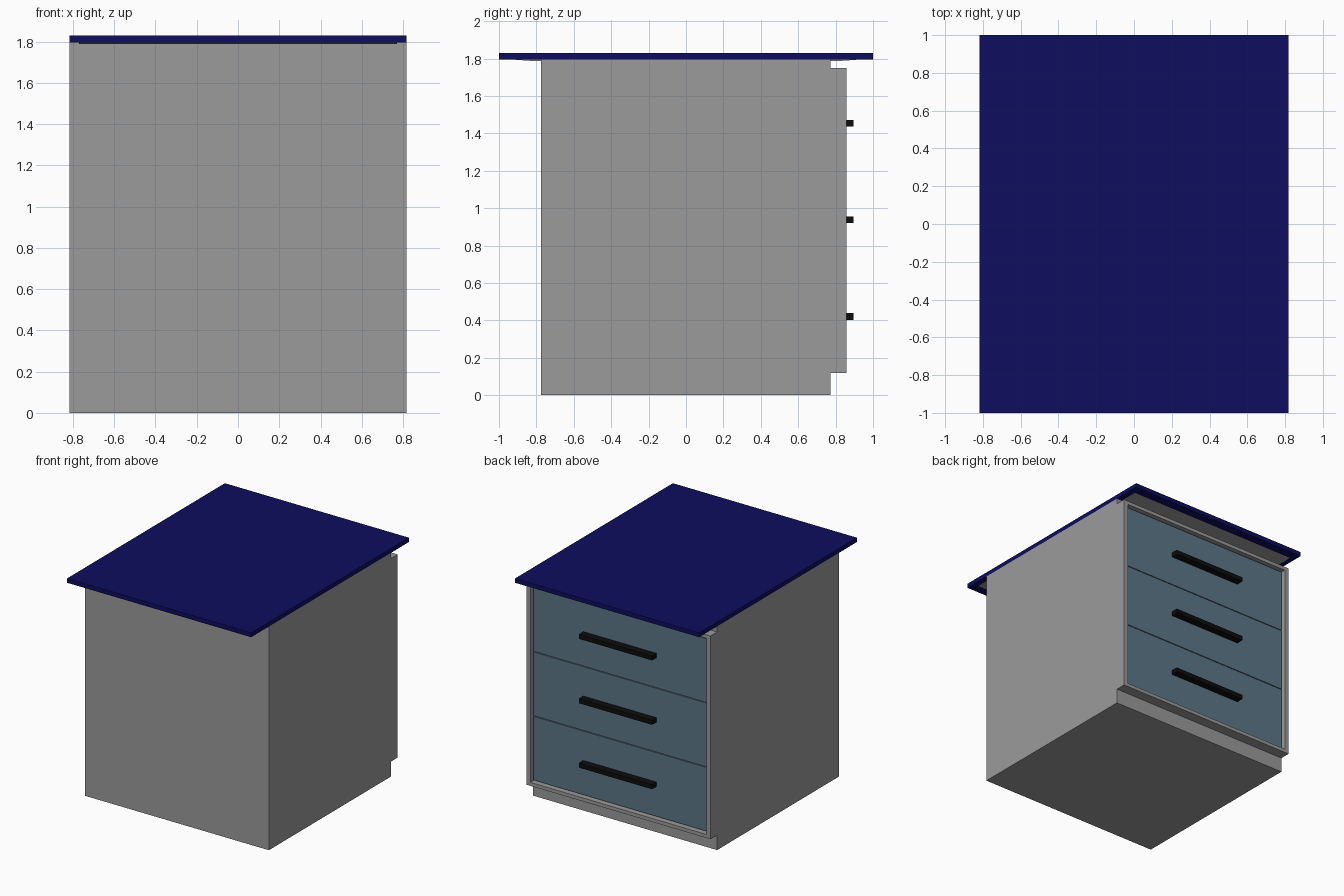
import bpy, bmesh
from mathutils import Vector

if "Cube" in bpy.data.objects:
    bpy.data.objects.remove(bpy.data.objects["Cube"])


def material(name, rgb):
    mat = bpy.data.materials.new(name)
    mat.diffuse_color = (*rgb, 1)
    mat.use_nodes = True
    mat.node_tree.nodes["Principled BSDF"].inputs["Base Color"].default_value = mat.diffuse_color
    return mat


def box(name, x, y, z, mat, edit=None):
    """Box from (min, max) ranges; edit optionally reshapes its bmesh."""
    bm = bmesh.new()
    bmesh.ops.create_cube(bm, size=1)
    for v in bm.verts:
        v.co = Vector([(r[0] + r[1]) / 2 + c * (r[1] - r[0])
                       for c, r in zip(v.co, (x, y, z))])
    if edit:
        bm.normal_update()
        edit(bm)
    mesh = bpy.data.meshes.new(name)
    bm.to_mesh(mesh)
    bm.free()
    obj = bpy.data.objects.new(name, mesh)
    bpy.context.collection.objects.link(obj)
    mesh.materials.append(mat)
    return obj


def recess_front(bm):
    face = max(bm.faces, key=lambda f: f.calc_center_median().y)
    bmesh.ops.inset_region(bm, faces=[face], thickness=0.04)
    # sides of the rim are slightly wider than its top and bottom
    bmesh.ops.scale(bm, verts=face.verts, vec=(0.99, 1, 1))
    # straight-walled pocket behind the rim
    pocket = bmesh.ops.extrude_discrete_faces(bm, faces=[face])["faces"][0]
    bmesh.ops.translate(bm, verts=pocket.verts, vec=(0, -0.05, 0))


def taper_ends(bm):
    for v in bm.verts:
        if v.co.z < 1.79:
            v.co.y *= 0.82 / 0.94


grey = material("grey", (0.327, 0.327, 0.327))
navy = material("navy", (0.004, 0.004, 0.112))
slate = material("slate_blue", (0.11, 0.183, 0.245))
black = material("black", (0.004, 0.004, 0.004))

W = 0.817

# Carcass with its plinth, and the proud frame around the drawers
box("cabinet_body", (-W, W), (-0.775, 0.772), (0, 1.795), grey)
box("drawer_frame", (-W, W), (0.772, 0.857), (0.12, 1.75), grey, recess_front)

# Worktop and the shallow plate under it
box("worktop", (-W, W), (-1, 1), (1.795, 1.83), navy)
box("worktop_underplate", (-0.77, 0.77), (-0.94, 0.94), (1.787, 1.796), grey, taper_ends)

# Three stacked drawers with bar handles
bottom, height, gap = 0.16, 1.55 / 3, 0.003
for i in range(3):
    z0 = bottom + i * height
    zc = z0 + height / 2 + 0.003
    box(f"drawer_front_{i + 1}", (-0.766, 0.766), (0.80, 0.837),
        (z0 + gap, z0 + height - gap), slate)
    box(f"drawer_handle_{i + 1}", (-0.325, 0.325), (0.83, 0.895),
        (zc - 0.018, zc + 0.018), black)
